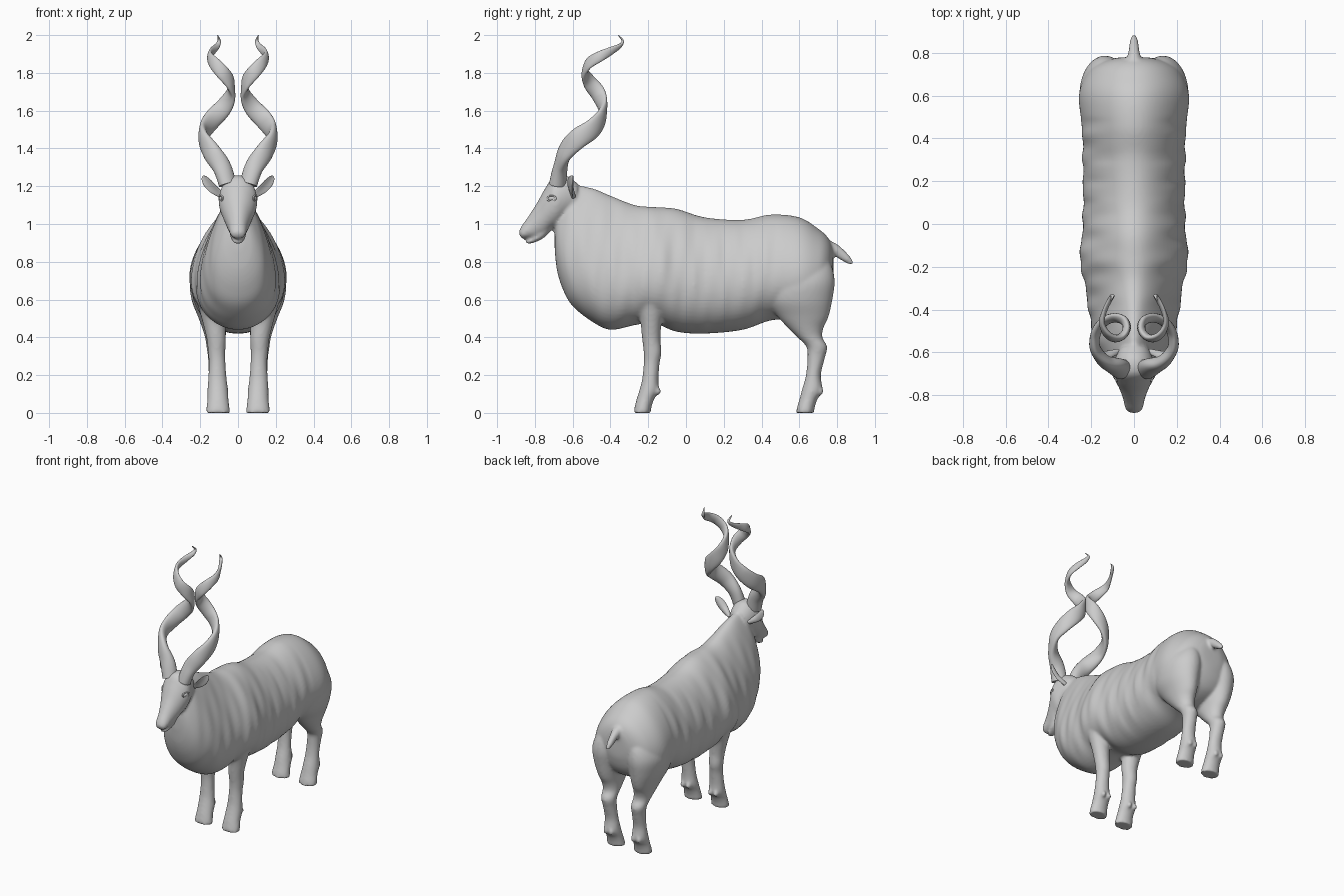
import bpy, bmesh
from math import sin, cos, pi
from mathutils import Vector


def spline(rows, n):
    """Catmull-Rom interpolation of rows of numbers."""
    out = []
    for i in range(len(rows) - 1):
        a, b, c, d = (rows[min(max(j, 0), len(rows) - 1)] for j in range(i - 1, i + 3))
        for s in range(n):
            t = s / n
            out.append([0.5 * (2 * q + (r - p) * t + (2 * p - 5 * q + 4 * r - u) * t * t
                               + (3 * q - p - 3 * r + u) * t ** 3)
                        for p, q, r, u in zip(a, b, c, d)])
    return out + [list(rows[-1])]


def skin(name, rings):
    """Closed tube through rings of points."""
    bm = bmesh.new()
    vs = [[bm.verts.new(p) for p in r] for r in rings]
    m = len(rings[0])
    for r0, r1 in zip(vs, vs[1:]):
        for j in range(m):
            bm.faces.new((r0[j], r0[(j + 1) % m], r1[(j + 1) % m], r1[j]))
    bm.faces.new(vs[0])
    bm.faces.new(vs[-1])
    bmesh.ops.recalc_face_normals(bm, faces=bm.faces)
    me = bpy.data.meshes.new(name)
    bm.to_mesh(me)
    bm.free()
    ob = bpy.data.objects.new(name, me)
    bpy.context.collection.objects.link(ob)
    return ob


def loft(name, rows, side=1, ripple=0.0, m=40, n=6):
    """Rows: first profile point y,z; second y,z; half width; x centre; egg factor."""
    rings = []
    for y1, z1, y2, z2, hw, xc, k in spline(rows, n):
        ring = []
        for j in range(m):
            t = 2 * pi * j / m
            c = cos(t)
            y, z = (y1 + y2) / 2 + c * (y1 - y2) / 2, (z1 + z2) / 2 + c * (z1 - z2) / 2
            x = hw * sin(t) * (1 - k * c) / (1 + k * k / 2)
            if y < 0.5:
                x *= 1 + ripple * (sin(46 * y + 9 * z) + 0.7 * sin(71 * y - 11 * z))
            ring.append((side * (xc + x), y, z))
        rings.append(ring)
    return skin(name, rings)


def sweep(name, rows, thin_dir, side=1, cup=0.0, m=20, n=6):
    """Flattened tube; rows: x,y,z, wide radius, thin radius."""
    pts = spline(rows, n)
    rings = []
    for i, r in enumerate(pts):
        p = Vector(r[:3])
        tan = (Vector(pts[min(i + 1, len(pts) - 1)][:3]) - Vector(pts[max(i - 1, 0)][:3])).normalized()
        thin = thin_dir(p)
        thin = (thin - tan * thin.dot(tan)).normalized()
        wide = tan.cross(thin)
        ring = []
        for j in range(m):
            t = 2 * pi * j / m
            q = p + wide * r[3] * cos(t) + thin * (r[4] * sin(t) + cup * r[3] * cos(t) ** 2)
            ring.append((side * q.x, q.y, q.z))
        rings.append(ring)
    return skin(name, rings)


def smooth(ob, angle=0.9):
    bpy.ops.object.select_all(action='DESELECT')
    ob.select_set(True)
    bpy.context.view_layer.objects.active = ob
    bpy.ops.object.shade_smooth_by_angle(angle=angle)


# Torso with shaggy neck and brisket: y, top z, bottom z, half width, egg factor
torso = [(-.695, .98, .86, .03, .1), (-.682, 1.06, .75, .08, .2), (-.65, 1.14, .65, .125, .35),
         (-.60, 1.20, .565, .162, .45), (-.50, 1.19, .485, .198, .45), (-.40, 1.15, .44, .215, .4),
         (-.27, 1.10, .465, .233, .35), (-.17, 1.09, .475, .255, .3), (-.05, 1.08, .43, .243, .25),
         (.10, 1.035, .42, .238, .2), (.30, 1.022, .44, .24, .2), (.45, 1.05, .49, .243, .2),
         (.60, 1.035, .50, .258, .2), (.70, .975, .54, .222, .15), (.75, .93, .60, .165, .1),
         (.775, .88, .68, .09, .1), (.78, .83, .74, .03, 0)]
parts = [loft("body", [(y, t, y, b, w, 0, k) for y, t, b, w, k in torso], ripple=.014, m=64)]

# Head and lower jaw: top point, bottom point, half width
head = [(-.57, 1.21, -.60, 1.05, .07), (-.63, 1.255, -.64, 1.02, .09), (-.70, 1.25, -.68, .99, .102),
        (-.745, 1.19, -.715, .97, .088), (-.79, 1.11, -.75, .94, .068), (-.835, 1.04, -.79, .925, .052),
        (-.87, .99, -.83, .925, .044), (-.884, .96, -.855, .922, .035), (-.88, .938, -.868, .922, .018)]
parts.append(loft("head", [r + (0, 0) for r in head]))
jaw = [(-.74, .99, -.71, .97, .04), (-.78, .955, -.755, .925, .044), (-.815, .926, -.80, .903, .034),
       (-.842, .911, -.832, .895, .024), (-.85, .906, -.845, .898, .01)]
parts.append(loft("jaw", [r + (0, 0) for r in jaw]))

# Tail
tail = [(.70, .93, .70, .84, .04), (.78, .905, .76, .85, .032), (.835, .865, .81, .815, .024),
        (.875, .82, .86, .787, .017), (.89, .79, .88, .783, .006)]
parts.append(loft("tail", [r + (0, 0) for r in tail]))

# Legs: z, front y, back y, half width, x centre
front_leg = [(.75, -.27, -.11, .06, .14), (.63, -.275, -.10, .085, .14), (.54, -.255, -.115, .072, .132),
             (.47, -.24, -.13, .06, .125), (.39, -.232, -.135, .051, .115), (.32, -.224, -.13, .046, .113),
             (.26, -.224, -.14, .044, .11), (.18, -.232, -.146, .049, .109), (.12, -.247, -.145, .055, .107),
             (.07, -.262, -.17, .056, .106), (.03, -.272, -.183, .061, .106), (0, -.278, -.186, .064, .106)]
hind_leg = [(.86, .57, .70, .035, .12), (.79, .50, .765, .085, .125), (.70, .43, .787, .118, .135),
            (.60, .42, .775, .108, .138), (.51, .485, .755, .08, .132), (.45, .54, .728, .065, .125),
            (.40, .59, .722, .055, .12), (.35, .637, .748, .05, .117), (.29, .643, .735, .045, .114),
            (.20, .635, .714, .046, .11), (.12, .613, .722, .054, .108), (.07, .60, .695, .056, .106),
            (.03, .588, .682, .061, .106), (0, .583, .678, .064, .106)]
for side in (1, -1):
    for name, rows in (("front_leg", front_leg), ("hind_leg", hind_leg)):
        parts.append(loft(name, [(f, z, b, z, w, x, 0) for z, f, b, w, x in rows], side))
    # Dewclaws
    for y in (-.15, .712):
        for dx in (-.022, .022):
            bpy.ops.mesh.primitive_uv_sphere_add(segments=16, ring_count=10, radius=1,
                                                 location=(side * .108 + dx, y, .115))
            claw = bpy.context.object
            claw.scale = (.016, .018, .022)
            parts.append(claw)

# Fuse the flesh into one continuous skin
bpy.ops.object.select_all(action='DESELECT')
for ob in parts:
    ob.select_set(True)
body = parts[0]
bpy.context.view_layer.objects.active = body
bpy.ops.object.join()
fuse = body.modifiers.new("fuse", 'REMESH')
fuse.mode, fuse.voxel_size, fuse.use_smooth_shade = 'VOXEL', .009, True
relax = body.modifiers.new("relax", 'SMOOTH')
relax.factor, relax.iterations = .5, 7
for mod in ("fuse", "relax"):
    bpy.ops.object.modifier_apply(modifier=mod)
smooth(body)

# Corkscrew horns: x, y, z, wide radius, thin radius
horn = [(.055, -.68, 1.21, .05, .042), (.085, -.665, 1.30, .05, .038), (.14, -.64, 1.38, .053, .031),
        (.183, -.575, 1.45, .054, .025), (.174, -.50, 1.50, .053, .023), (.13, -.45, 1.56, .051, .022),
        (.075, -.44, 1.62, .047, .021), (.037, -.465, 1.69, .043, .019), (.042, -.51, 1.75, .04, .018),
        (.08, -.535, 1.80, .037, .017), (.125, -.515, 1.85, .033, .015), (.15, -.46, 1.885, .028, .013),
        (.135, -.40, 1.915, .022, .011), (.11, -.35, 1.943, .015, .009), (.10, -.335, 1.97, .009, .006),
        (.108, -.36, 2.0, .002, .002)]
# Leaf-shaped cupped ears
ear = [(.075, -.595, 1.145, .012, .012), (.10, -.60, 1.165, .02, .011), (.13, -.605, 1.19, .027, .009),
       (.158, -.605, 1.22, .027, .008), (.178, -.602, 1.245, .017, .006), (.184, -.60, 1.255, .004, .003)]
for side, tag in ((1, "left"), (-1, "right")):
    smooth(sweep(tag + "_horn", horn,
                 lambda p: Vector((p.x - .1, p.y + .56 - .275 * (p.z - 1.45), 0)), side))
    smooth(sweep(tag + "_ear", ear, lambda p: Vector((.6, -.7, .1)), side, cup=.35))
    # Eye with lid rim
    bpy.ops.mesh.primitive_uv_sphere_add(segments=20, ring_count=12, radius=1,
                                         location=(side * .087, -.712, 1.135), rotation=(.15, 0, -side * .4))
    eye = bpy.context.object
    eye.name, eye.scale = tag + "_eye", (.011, .02, .012)
    smooth(eye)
    bpy.ops.mesh.primitive_torus_add(major_radius=.02, minor_radius=.005, major_segments=28, minor_segments=10,
                                     location=(side * .09, -.712, 1.135), rotation=(0, pi / 2, -side * .4))
    lid = bpy.context.object
    lid.name, lid.scale = tag + "_eyelid", (.75, 1.15, 1)
    smooth(lid)
